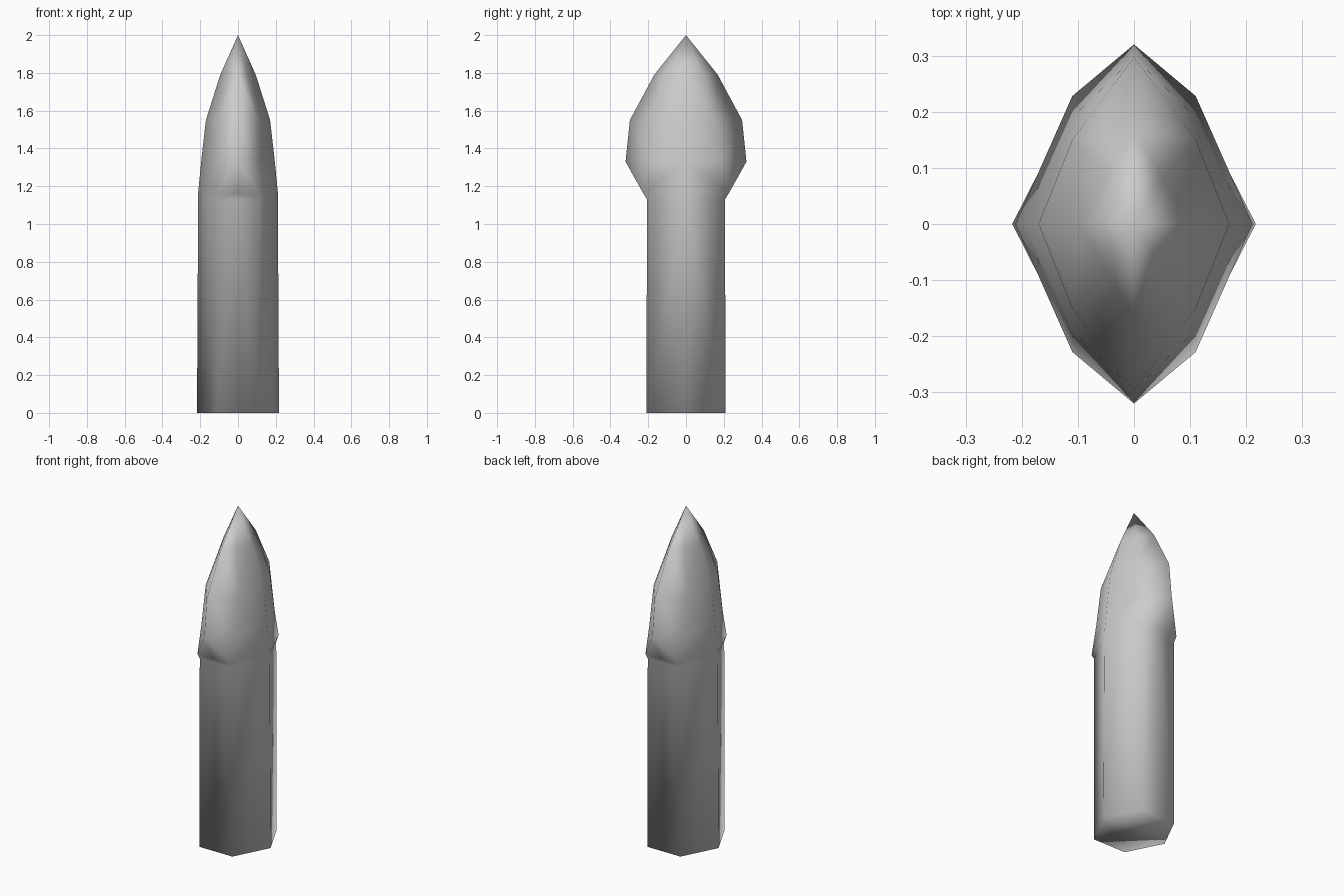
import bpy, bmesh

if "Cube" in bpy.data.objects:
    bpy.data.objects.remove(bpy.data.objects["Cube"])

# Each level: height, side half-width, corner (x, y), half-depth on the centre line
levels = [
    (0.00, 0.217, (0.11, 0.21), 0.21),     # shaft base
    (1.13, 0.211, (0.11, 0.206), 0.206),   # shaft top
    (1.165, 0.211, (0.11, 0.228), 0.226),  # flared lip of the head
    (1.33, 0.195, (0.11, 0.19), 0.32),     # widest part of the head
    (1.55, 0.17, (0.11, 0.15), 0.297),
    (1.79, 0.094, (0.05, 0.083), 0.168),
]


def ring(bm, z, w, corner, d):
    cx, cy = corner
    points = [(w, 0), (cx, cy), (0, d), (-cx, cy),
              (-w, 0), (-cx, -cy), (0, -d), (cx, -cy)]
    return [bm.verts.new((x, y, z)) for x, y in points]


bm = bmesh.new()
rings = [ring(bm, *level) for level in levels]

# Walls: split each panel from its lower corner to the upper ridge
for low, high in zip(rings, rings[1:]):
    for i in range(0, 8, 2):
        for j in (i + 1, i - 1):
            j %= 8
            bm.faces.new((low[j], low[i], high[i]))
            bm.faces.new((low[j], high[i], high[j]))

# Pointed tip and flat base
tip = bm.verts.new((0, 0, 2))
for i in range(8):
    bm.faces.new((rings[-1][i], rings[-1][(i + 1) % 8], tip))
bm.faces.new(rings[0][::-1])
bmesh.ops.recalc_face_normals(bm, faces=bm.faces)
for face in bm.faces:
    face.smooth = True

mesh = bpy.data.meshes.new("pointed_post")
bm.to_mesh(mesh)
bm.free()
post = bpy.data.objects.new("pointed_post", mesh)
bpy.context.collection.objects.link(post)
